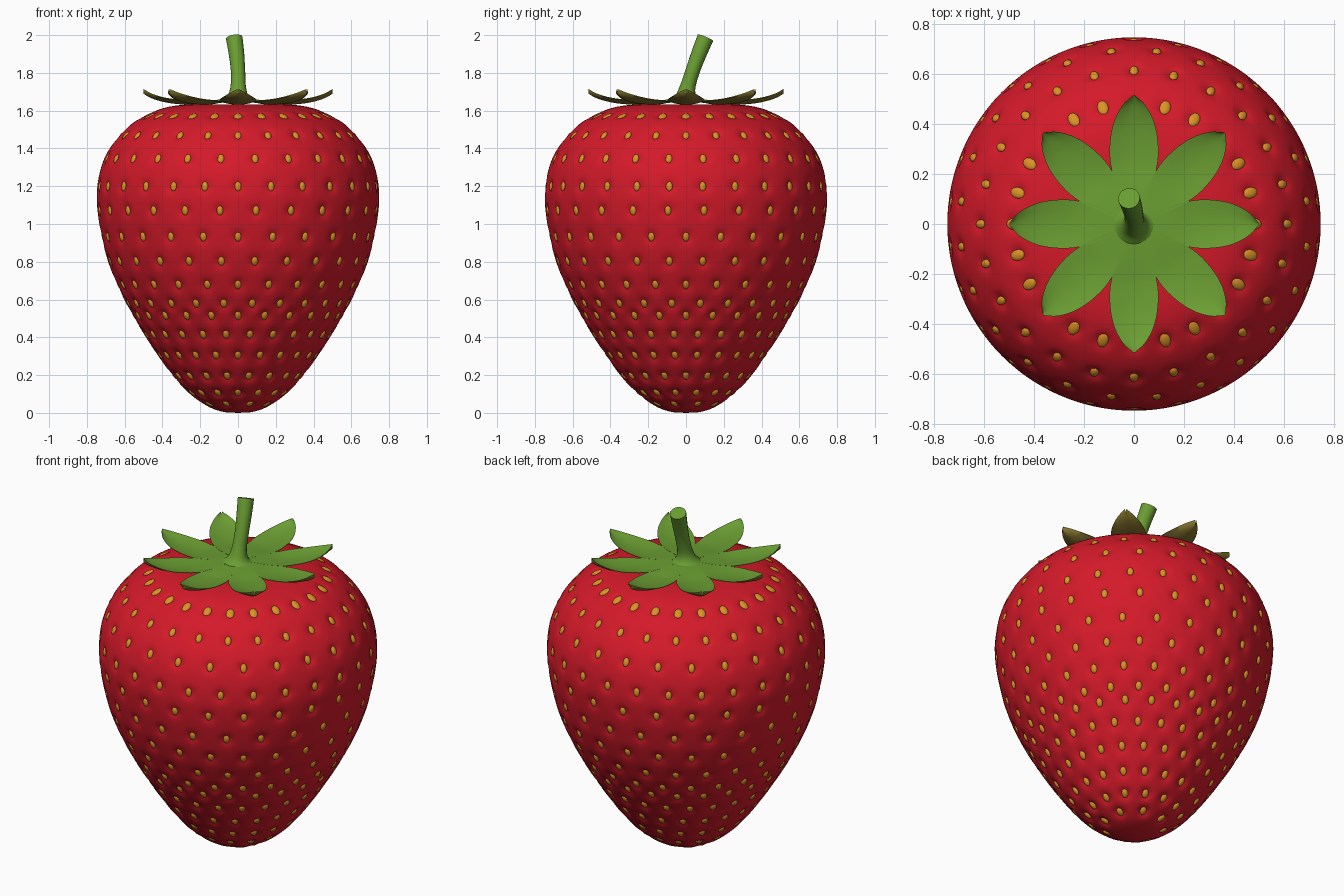
import bpy, bmesh, math
from mathutils import Vector, Matrix
from mathutils.kdtree import KDTree

if "Cube" in bpy.data.objects:
    bpy.data.objects.remove(bpy.data.objects["Cube"])


def material(name, rgb):
    m = bpy.data.materials.new(name)
    m.diffuse_color = (*rgb, 1)
    m.use_nodes = True
    m.node_tree.nodes["Principled BSDF"].inputs["Base Color"].default_value = m.diffuse_color
    return m


RED = material("berry red", (0.66, 0.010, 0.022))
GOLD = material("seed gold", (0.70, 0.29, 0.02))
GREEN = material("leaf green", (0.145, 0.34, 0.032))
OLIVE = material("leaf underside olive", (0.22, 0.16, 0.025))


def make(name, bm, mats):
    bmesh.ops.recalc_face_normals(bm, faces=bm.faces)
    for f in bm.faces:
        f.smooth = True
    me = bpy.data.meshes.new(name)
    bm.to_mesh(me)
    bm.free()
    for m in mats:
        me.materials.append(m)
    ob = bpy.data.objects.new(name, me)
    bpy.context.collection.objects.link(ob)
    return ob


def smooth_path(pts, steps):
    """Catmull-Rom curve through the points."""
    p = [Vector(q) for q in pts]
    p = [2 * p[0] - p[1]] + p + [2 * p[-1] - p[-2]]
    out = []
    for i in range(1, len(p) - 2):
        a, b, c, d = p[i - 1:i + 3]
        for s in range(steps):
            t = s / steps
            out.append(0.5 * (2 * b + (c - a) * t + (2 * a - 5 * b + 4 * c - d) * t * t
                              + (3 * b - a - 3 * c + d) * t ** 3))
    return out + [p[-2]]


def skin(bm, rings):
    """Join rings of vertices and close both ends."""
    for a, b in zip(rings, rings[1:]):
        n = len(a)
        for i in range(n):
            bm.faces.new((a[i], a[(i + 1) % n], b[(i + 1) % n], b[i]))
    bm.faces.new(rings[0])
    bm.faces.new(rings[-1])


# Berry outline (radius, height)
profile = smooth_path([(0.004, 0.0), (0.08, 0.006), (0.16, 0.035), (0.26, 0.105), (0.36, 0.215),
                       (0.487, 0.4), (0.602, 0.6), (0.687, 0.8), (0.734, 1.0), (0.747, 1.17),
                       (0.718, 1.32), (0.658, 1.43), (0.563, 1.53), (0.43, 1.602), (0.3, 1.63),
                       (0.15, 1.632), (0.004, 1.627)], 10)


def surface(z):
    """Radius and outline direction at a height."""
    for a, b in zip(profile, profile[1:]):
        if a.y <= z <= b.y:
            t = (z - a.y) / (b.y - a.y)
            return a.x + (b.x - a.x) * t, (b - a).normalized()


# Seed rows (height, count, half-step offset)
rows = [(1.577, 24, 0), (1.475, 24, 0), (1.35, 24, 1), (1.2, 26, 0), (1.07, 24, 1), (0.93, 24, 0),
        (0.8, 24, 1), (0.675, 24, 0), (0.575, 24, 1), (0.51, 24, 0), (0.41, 24, 1), (0.3, 22, 0),
        (0.19, 18, 1), (0.1, 14, 0), (0.04, 8, 1)]
seeds = []
for k, (z, n, off) in enumerate(rows):
    r, d = surface(z)
    for i in range(n):
        a = math.tau * (i + 0.5 * off) / n + math.pi / 2
        radial = Vector((math.cos(a), math.sin(a), 0))
        side = Vector((-math.sin(a), math.cos(a), 0))
        along = radial * d.x + Vector((0, 0, d.y))
        seeds.append((radial * r + Vector((0, 0, z)), side, along, side.cross(along),
                      1.3 if k == 0 else 1.0))
tree = KDTree(len(seeds))
for i, s in enumerate(seeds):
    tree.insert(s[0], i)
tree.balance()

# Berry with a dimple at every seed
bm = bmesh.new()
N = 264
rings = []
for p in profile:
    ring = []
    for i in range(N):
        a = math.tau * i / N
        co = Vector((p.x * math.cos(a), p.x * math.sin(a), p.y))
        _, j, dist = tree.find(co)
        co -= seeds[j][3] * 0.017 * math.exp(-(dist / 0.03) ** 2)
        ring.append(bm.verts.new(co))
    rings.append(ring)
skin(bm, rings)
make("berry", bm, [RED])

# Seeds
bm = bmesh.new()
for c, side, along, nor, s in seeds:
    m = Matrix((side * 0.018 * s, along * 0.027 * s, nor * 0.011)).transposed().to_4x4()
    m.translation = c - nor * 0.011
    bmesh.ops.create_uvsphere(bm, u_segments=10, v_segments=6, radius=1, matrix=m)
make("seeds", bm, [GOLD])

# Leaf crown: eight pointed leaves (distance, half width, height)
spine = smooth_path([(0.0, 0.004, 1.665), (0.14, 0.064, 1.655), (0.24, 0.094, 1.645), (0.33, 0.096, 1.648),
                     (0.41, 0.08, 1.66), (0.475, 0.046, 1.68), (0.515, 0.004, 1.702)], 5)
bm = bmesh.new()
for k in range(8):
    rot = Matrix.Rotation(k * math.pi / 4, 4, 'Z')
    length = 0.97 if k % 4 == 0 else 1.0
    rings = []
    for p in spine:
        top, low = [], []
        for u in (-1, -0.6, -0.2, 0.2, 0.6, 1):
            lift = 0.012 * u * u * max(0, min(1, (p.x - 0.15) / 0.15))
            co = Vector((p.x * length, p.y * u, p.z + lift))
            top.append(bm.verts.new(rot @ co))
            low.append(bm.verts.new(rot @ (co - Vector((0, 0, 0.003 + 0.011 * (1 - u * u))))))
        rings.append(top + low[::-1])
    skin(bm, rings)
bmesh.ops.recalc_face_normals(bm, faces=bm.faces)
for f in bm.faces:
    f.material_index = 1 if f.normal.z < -0.1 else 0
crown = make("leaf_crown", bm, [GREEN, OLIVE])

# Stem: leaning tube, flared at the base (x, y, z, radius)
path = smooth_path([(0, 0, 1.645, 0.12), (0, 0.0, 1.668, 0.065), (0.001, 0.008, 1.72, 0.042),
                    (0, 0.035, 1.81, 0.038), (-0.008, 0.068, 1.9, 0.041), (-0.02, 0.103, 1.986, 0.044)], 5)
bm = bmesh.new()
rings = []
for i, p in enumerate(path):
    d = (path[min(i + 1, len(path) - 1)] - path[max(i - 1, 0)]).to_3d().normalized()
    x = Vector((1, 0, 0))
    y = d.cross(x).normalized()
    x = y.cross(d)
    rings.append([bm.verts.new(p.to_3d() + (x * math.cos(t) + y * math.sin(t)) * p.w)
                  for t in (math.tau * j / 20 for j in range(20))])
skin(bm, rings)
stem = make("stem", bm, [GREEN])

# Keep sharp rims on the crown and stem
bpy.ops.object.select_all(action='DESELECT')
for ob in (crown, stem):
    ob.select_set(True)
bpy.context.view_layer.objects.active = crown
bpy.ops.object.shade_smooth_by_angle(angle=math.radians(50))
